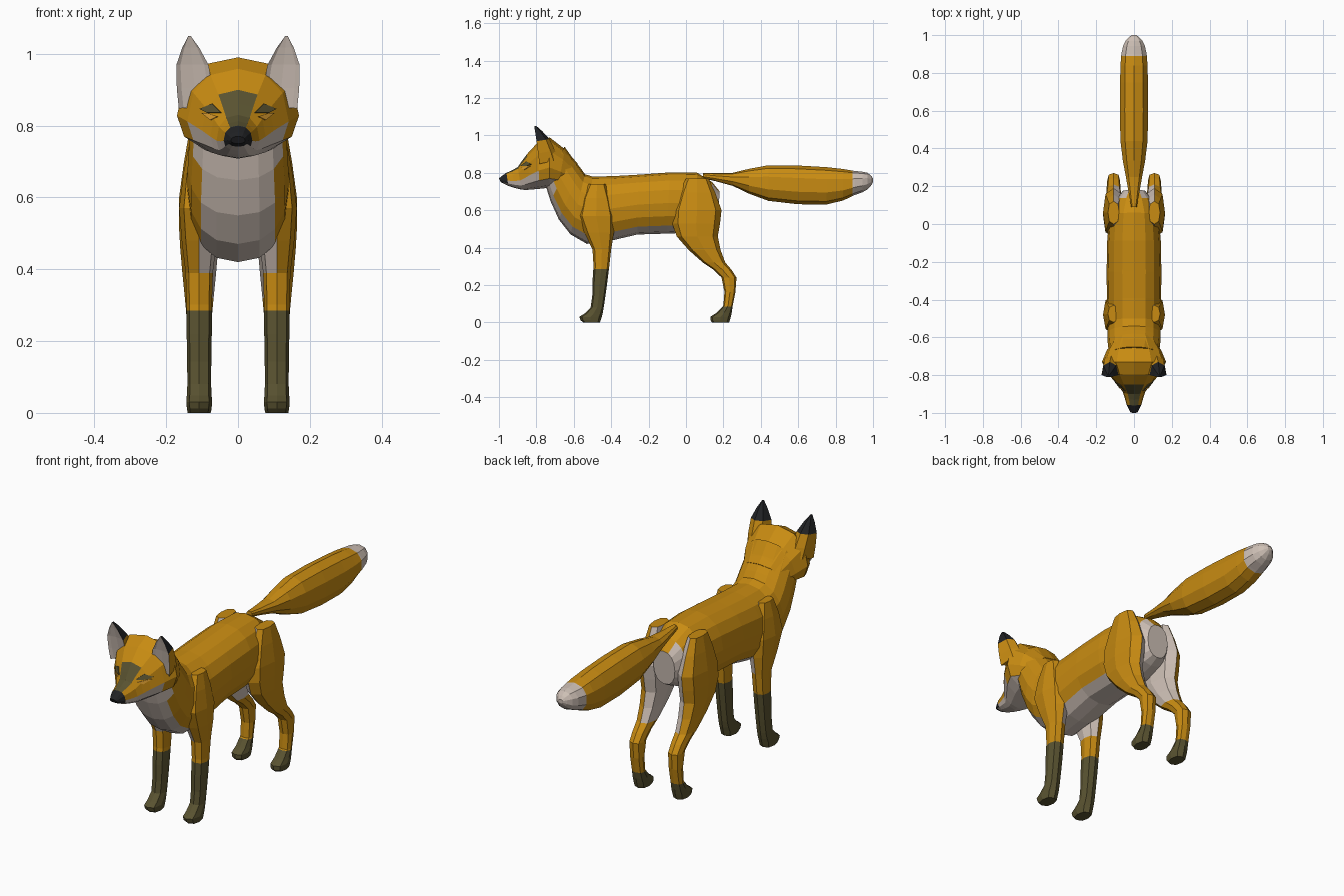
import bpy
import bmesh
import math
from mathutils import Vector
from mathutils.bvhtree import BVHTree

default_cube = bpy.data.objects.get("Cube")
if default_cube:
    bpy.data.objects.remove(default_cube, do_unlink=True)


def make_material(name, *rgb):
    mat = bpy.data.materials.new(name)
    mat.use_nodes = True
    mat.diffuse_color = (*rgb, 1)
    shader = mat.node_tree.nodes["Principled BSDF"]
    shader.inputs["Base Color"].default_value = (*rgb, 1)
    return mat


PALETTE = [
    make_material("orange fur", .58, .26, .006),
    make_material("pale fur", .61, .52, .46),
    make_material("dark olive fur", .1, .085, .03),
    make_material("black fur", .015, .016, .018),
    make_material("amber", .72, .34, .03),
]
ORANGE, PALE, OLIVE, BLACK, AMBER = range(len(PALETTE))


def finish(name, bm, paint, mirrored):
    """Paint each face by a rule on its centre and normal, then make the object."""
    bmesh.ops.recalc_face_normals(bm, faces=bm.faces)
    for face in bm.faces:
        face.material_index = paint(face.calc_center_median(), face.normal)
    mesh = bpy.data.meshes.new(name)
    bm.to_mesh(mesh)
    bm.free()
    for mat in PALETTE:
        mesh.materials.append(mat)
    obj = bpy.data.objects.new(name, mesh)
    bpy.context.collection.objects.link(obj)
    if mirrored:
        mirror = obj.modifiers.new("Mirror", "MIRROR")
        mirror.use_mirror_merge = False
    return obj


def smooth_path(sections):
    """Add a curved in-between section to every span."""
    keys = [Vector(section) for section in sections]
    padded = [keys[0], *keys, keys[-1]]
    path = []
    for before, start, end, after in zip(padded, padded[1:], padded[2:], padded[3:]):
        path += [start, (9 * (start + end) - before - after) / 16]
    return path + [keys[-1]]


def loft(name, sections, paint, sides=12, square=.88, widest=.5,
         x=0, lean=0, cut=None, mirrored=False):
    """Skin rings, each given by two opposite points (y, z) and a half width."""
    bm = bmesh.new()
    rings = []
    for y_start, z_start, y_end, z_end, width in smooth_path(sections):
        start, end = Vector((x, y_start, z_start)), Vector((x, y_end, z_end))
        middle = end.lerp(start, widest)
        ring = []
        for i in range(sides):
            angle = math.tau * i / sides
            s, c = math.sin(angle), math.cos(angle)
            reach = (start if c > 0 else end) - middle
            point = middle + reach * abs(c) ** square
            point.x += math.copysign(abs(s) ** square, s) * width + lean * point.z
            ring.append(bm.verts.new(point))
        rings.append(ring)
    for a, b in zip(rings, rings[1:]):
        for i in range(sides):
            j = (i + 1) % sides
            bm.faces.new((a[i], a[j], b[j], b[i]))
    bm.faces.new(rings[0])
    bm.faces.new(rings[-1])
    if cut:
        everything = [*bm.verts, *bm.edges, *bm.faces]
        bmesh.ops.bisect_plane(bm, geom=everything, plane_co=cut, plane_no=cut)
    return finish(name, bm, paint, mirrored)


# Torso and neck, from rump to throat
def paint_torso(c, n):
    if n.y > .5:
        return PALE if c.z < .72 else ORANGE
    return PALE if n.z < -.1 and abs(n.x) < .74 else ORANGE


torso = [
    (.18, .7, .17, .53, .06),
    (.06, .8, .04, .48, .13),
    (-.25, .79, -.26, .47, .145),
    (-.5, .78, -.53, .42, .14),
    (-.56, .82, -.68, .55, .14),
    (-.65, .94, -.75, .73, .13),
]
loft("torso", torso, paint_torso, sides=16)


# Head, from nape to nose
def paint_head(c, n):
    if c.y < -.96 and c.z > .745:
        return BLACK
    if c.y < -.86 and abs(c.x) < .028 and n.z > .35:
        return OLIVE
    if c.y < -.68 and c.z < .785 and n.z < .05:
        return PALE
    return ORANGE


skull = [
    (-.58, .85, -.65, .73, .11),
    (-.73, .99, -.73, .72, .17),
    (-.85, .9, -.83, .71, .1),
    (-.9, .83, -.88, .71, .06),
    (-.96, .8, -.95, .73, .04),
    (-1, .77, -.99, .75, .02),
]
head = loft("head", skull, paint_head, widest=.4)


# Ears with hollow pale fronts and black tips
def paint_ear(c, n):
    if n.y < -.3:
        return PALE
    return BLACK if c.z > .98 else ORANGE


ear = [
    (-.77, .85, -.68, .87, .05),
    (-.79, .97, -.73, .98, .045),
    (-.81, 1.05, -.8, 1.05, .003),
]
loft("ears", ear, paint_ear, sides=8, widest=1.15, x=.03, lean=.1, mirrored=True)

# Eyes, laid on the surface of the head
surface = BVHTree.FromPolygons([v.co for v in head.data.vertices],
                               [p.vertices for p in head.data.polygons])


def face_plate(name, outline, colour):
    bm = bmesh.new()
    corners = []
    for x, z in outline:
        hit = surface.ray_cast(Vector((x, -2, z)), Vector((0, 1, 0)))[0]
        corners.append(bm.verts.new(hit))
    bm.faces.new(corners)
    plate = finish(name, bm, lambda c, n: colour, True)
    solid = plate.modifiers.new("Solidify", "SOLIDIFY")
    solid.thickness = .009
    solid.offset = 0


face_plate("eyelids", [(.045, .835), (.07, .86), (.105, .845), (.085, .835)], OLIVE)
face_plate("irises", [(.055, .825), (.085, .835), (.1, .835), (.075, .815)], AMBER)


# Legs, as level rings with front y, back y, height and half width
def legs(name, rings, sock_height, pale_height):
    def paint(c, n):
        if c.z < sock_height:
            return OLIVE
        return PALE if c.z > pale_height and n.x < -.35 else ORANGE

    sections = [(front, z, back, z, width) for front, back, z, width in rings]
    loft(name, sections, paint, sides=8, square=.78, x=.108,
         cut=Vector((0, 0, sock_height)), mirrored=True)


front_leg = [
    (-.52, -.43, .74, .03),
    (-.58, -.38, .57, .056),
    (-.5, -.4, .39, .038),
    (-.5, -.42, .22, .035),
    (-.51, -.44, .08, .033),
    (-.57, -.45, .03, .036),
    (-.55, -.46, 0, .032),
]
legs("front_legs", front_leg, .285, .38)

hind_leg = [
    (0, .12, .77, .03),
    (-.07, .19, .6, .056),
    (-.05, .17, .46, .053),
    (.09, .21, .32, .04),
    (.19, .27, .24, .034),
    (.2, .25, .09, .031),
    (.13, .24, .03, .036),
    (.14, .23, 0, .032),
]
legs("hind_legs", hind_leg, .085, .33)

# Bushy tail with a pale tip, as upright rings with y, top, bottom and half width
tail = [
    (.09, .8, .77, .015),
    (.25, .8, .73, .045),
    (.44, .84, .65, .075),
    (.75, .83, .63, .077),
    (.9, .81, .68, .07),
    (.97, .8, .71, .047),
    (1, .77, .75, .012),
]
loft("tail", [(y, top, y, bottom, width) for y, top, bottom, width in tail],
     lambda c, n: PALE if c.y > .89 else ORANGE, sides=10, cut=Vector((0, .89, 0)))
